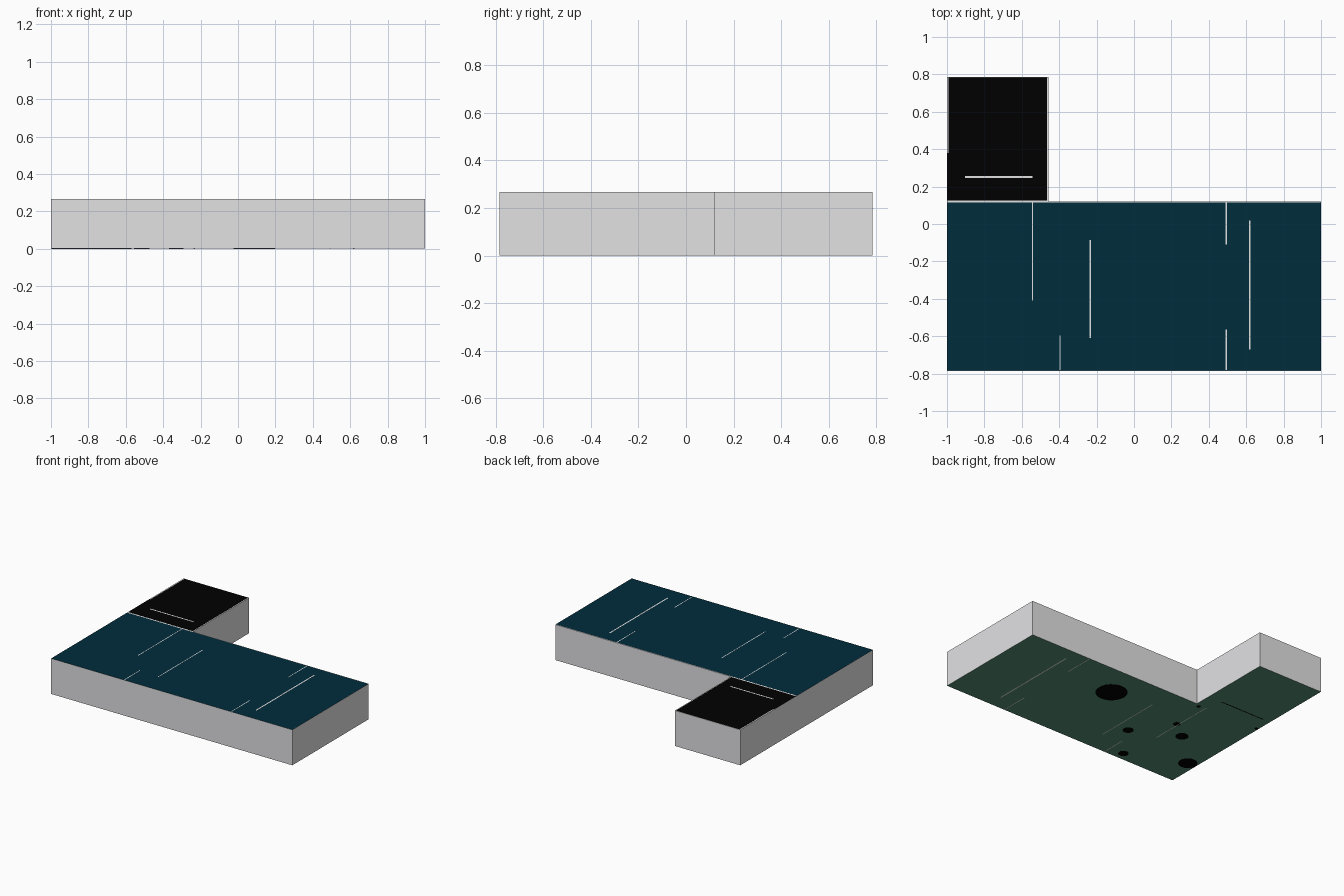
import bpy, bmesh, math

if "Cube" in bpy.data.objects:
    bpy.data.objects.remove(bpy.data.objects["Cube"])

H = 0.267          # overall height
T = 0.0008         # skin plate thickness
G = 0.0003         # step between stacked skins
W = 0.012          # outer wall thickness
X0, X1, XN = -1.0, 1.0, -0.458     # west, east, annex east side
Y0, Y1, YN = -0.785, 0.785, 0.12   # south, north, main block north side


def material(name, rgb):
    m = bpy.data.materials.new(name)
    m.diffuse_color = (*rgb, 1.0)
    m.use_nodes = True
    m.node_tree.nodes["Principled BSDF"].inputs["Base Color"].default_value = m.diffuse_color
    return m


wall_grey = material("wall grey", (0.76, 0.76, 0.775))
teal = material("dark teal", (0.0, 0.026, 0.045))
black = material("near black", (0.0, 0.0, 0.0))
green = material("mid green", (0.094, 0.28, 0.19))


def finish(name, bm, mat):
    bmesh.ops.recalc_face_normals(bm, faces=bm.faces)
    me = bpy.data.meshes.new(name)
    bm.to_mesh(me)
    bm.free()
    me.materials.append(mat)
    ob = bpy.data.objects.new(name, me)
    bpy.context.collection.objects.link(ob)
    return ob


def prism(name, pts, z0, z1, mat):
    bm = bmesh.new()
    face = bm.faces.new([bm.verts.new((x, y, z0)) for x, y in pts])
    ext = bmesh.ops.extrude_face_region(bm, geom=[face])
    verts = [g for g in ext["geom"] if isinstance(g, bmesh.types.BMVert)]
    bmesh.ops.translate(bm, verts=verts, vec=(0, 0, z1 - z0))
    return finish(name, bm, mat)


def block(name, xa, xb, ya, yb, z0, z1, mat):
    return prism(name, [(xa, ya), (xb, ya), (xb, yb), (xa, yb)], z0, z1, mat)


def outline(d):
    """L-shaped plan, inset by d."""
    return [(X0 + d, Y0 + d), (X1 - d, Y0 + d), (X1 - d, YN - d),
            (XN - d, YN - d), (XN - d, Y1 - d), (X0 + d, Y1 - d)]


# Outer walls: ring between the L outline and its inset copy
bm = bmesh.new()
rings = [[bm.verts.new((x, y, z)) for x, y in outline(d)]
         for d, z in ((0, 2 * G), (0, H - 2 * G), (W, H - 2 * G), (W, 2 * G))]
for k in range(4):
    a, b = rings[k], rings[(k + 1) % 4]
    for i in range(6):
        j = (i + 1) % 6
        bm.faces.new((a[i], a[j], b[j], b[i]))
finish("outer_walls", bm, wall_grey)

# Floor and the two ceilings, set a hair inside the outer walls
E = 0.0005
prism("floor", outline(E), G, G + T, green)
block("main_ceiling", X0 + E, X1 - E, Y0 + E, YN - 0.006, H - G - T, H - G, teal)
block("annex_ceiling", X0 + 0.009, XN - 0.007, YN + 0.006, Y1 - 0.003,
      H - G - T, H - G, black)
block("annex_ceiling_edge", X0 + E, X0 + 0.009, YN + 0.006, 0.38,
      H - G - T, H - G, black)

# Wall between main block and annex
block("annex_dividing_wall", X0 + W, XN - W, YN - 0.006, YN + 0.006,
      2 * G, H - 2 * G, wall_grey)

# Partitions running front to back: x, start y, end y, thickness
for i, (x, ya, yb, t) in enumerate([
        (-0.543, -0.41, 0.115, 0.006), (-0.395, -0.78, -0.595, 0.006),
        (-0.234, -0.61, -0.085, 0.006), (0.493, -0.11, 0.115, 0.006),
        (0.493, -0.78, -0.565, 0.006), (0.619, -0.67, 0.02, 0.010)]):
    block(f"partition_{i}", x - t / 2, x + t / 2, ya, yb, 0, H, wall_grey)

# Annex partition with its dark foot
block("annex_partition", -0.903, -0.543, 0.247, 0.257, 2 * G, H, wall_grey)
block("annex_partition_foot", -0.94, -0.57, 0.242, 0.25, 0, T, black)

# Dark round patches under the floor: x, y, radius
for i, (x, y, r) in enumerate([
        (0.087, -0.134, 0.11), (-0.93, -0.54, 0.066), (-0.665, -0.285, 0.045),
        (-0.33, -0.455, 0.038), (-0.51, -0.72, 0.036), (-0.53, -0.18, 0.025),
        (-0.49, 0.10, 0.015), (-0.985, 0.12, 0.013)]):
    prism(f"floor_patch_{i}",
          [(x + r * math.cos(a * math.pi / 12), y + r * math.sin(a * math.pi / 12))
           for a in range(24)], 0, T, black)
